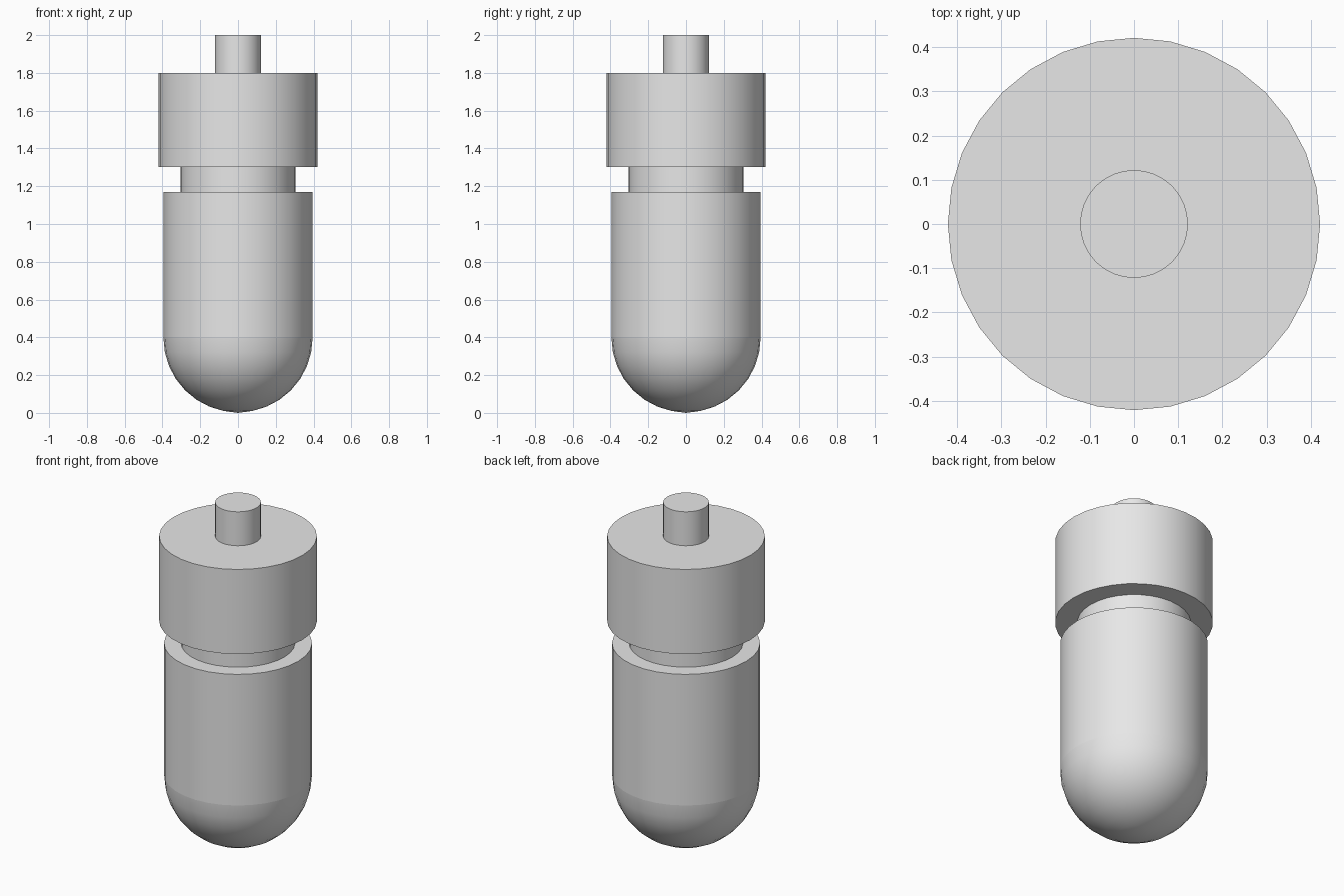
import bpy
import bmesh
from math import sin, cos, pi, radians

SIDES = 32

cube = bpy.data.objects.get("Cube")
if cube:
    bpy.data.objects.remove(cube, do_unlink=True)

grey = bpy.data.materials.new("light_grey")
grey.use_nodes = True
grey.diffuse_color = (0.8, 0.8, 0.8, 1)
grey.node_tree.nodes["Principled BSDF"].inputs["Base Color"].default_value = (0.8, 0.8, 0.8, 1)


def revolve(name, profile):
    """Turn a (radius, height) profile around the z axis."""
    bm = bmesh.new()
    verts = [bm.verts.new((r, 0, z)) for r, z in profile]
    edges = [bm.edges.new(pair) for pair in zip(verts, verts[1:])]
    bmesh.ops.spin(bm, geom=verts + edges, cent=(0, 0, 0), axis=(0, 0, 1),
                   angle=2 * pi, steps=SIDES, use_merge=True)
    bmesh.ops.remove_doubles(bm, verts=bm.verts, dist=0.0001)
    bmesh.ops.recalc_face_normals(bm, faces=bm.faces)
    mesh = bpy.data.meshes.new(name)
    bm.to_mesh(mesh)
    bm.free()
    mesh.materials.append(grey)
    obj = bpy.data.objects.new(name, mesh)
    bpy.context.collection.objects.link(obj)
    bpy.ops.object.select_all(action="DESELECT")
    obj.select_set(True)
    bpy.context.view_layer.objects.active = obj
    bpy.ops.object.shade_smooth_by_angle(angle=radians(30))
    return obj


def cylinder(name, radius, bottom, top):
    return revolve(name, [(0, bottom), (radius, bottom), (radius, top), (0, top)])


# Rounded bottom
R = 0.395
STEPS = 8
dome = [(R * sin(i * pi / 2 / STEPS), R - R * cos(i * pi / 2 / STEPS) + 0.003)
        for i in range(STEPS + 1)]
dome[0] = (0, 0)
revolve("rounded_bottom", dome)

# Straight body, narrow neck, wide collar and top stem
cylinder("body", R, 0.398, 1.17)
cylinder("neck", 0.304, 1.17, 1.302)
cylinder("collar", 0.421, 1.302, 1.8)
cylinder("top_stem", 0.122, 1.8, 2.0)
